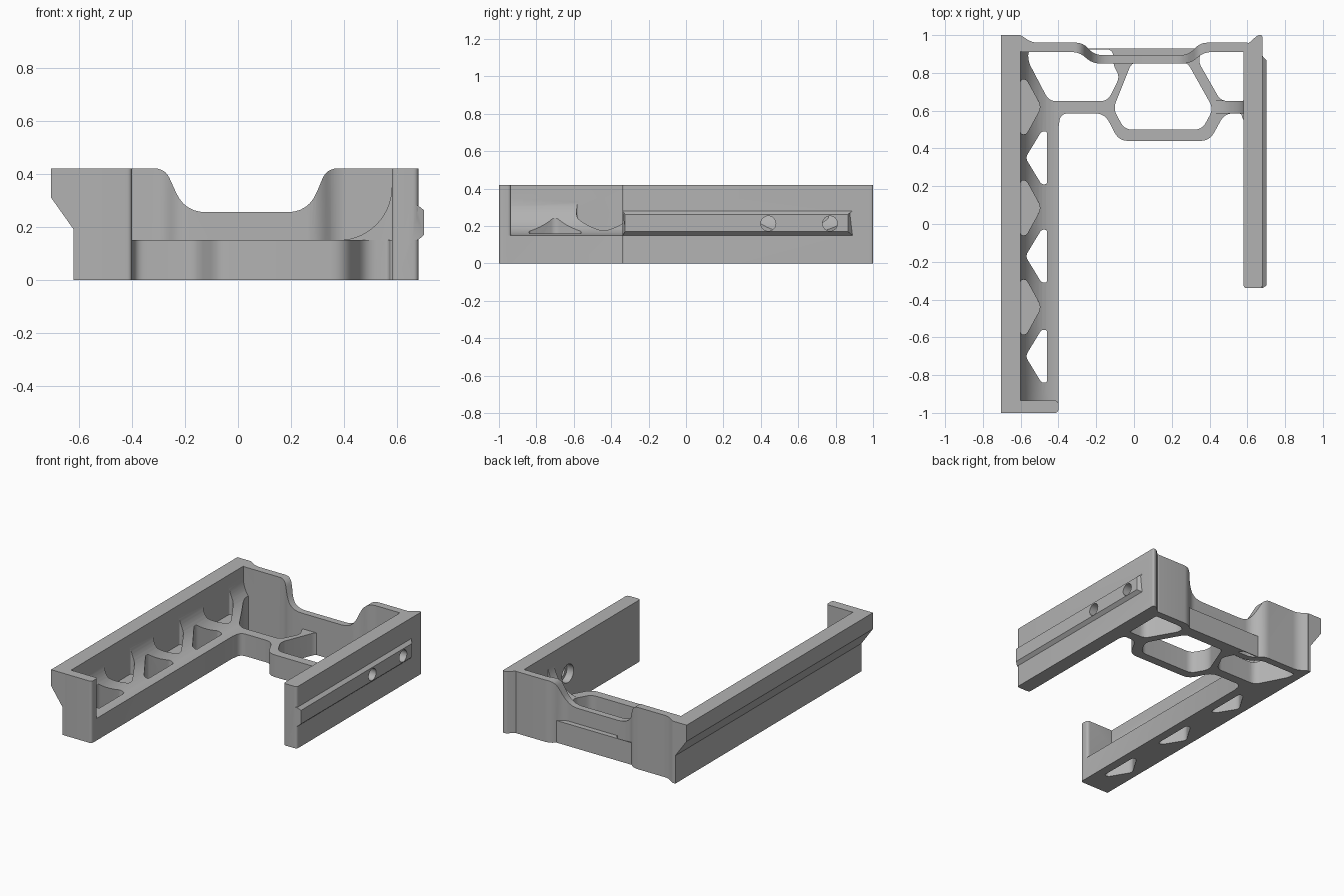
import bpy, bmesh, math
from mathutils import Vector

if "Cube" in bpy.data.objects:
    bpy.data.objects.remove(bpy.data.objects["Cube"])

grey = bpy.data.materials.new("satin_grey")
grey.use_nodes = True
grey.diffuse_color = (0.45, 0.45, 0.45, 1)
grey.node_tree.nodes["Principled BSDF"].inputs["Base Color"].default_value = (0.45, 0.45, 0.45, 1)


def rounded(points, radius, steps=6):
    """Round every corner of a closed outline."""
    out = []
    for i, p in enumerate(points):
        p = Vector(p)
        a, b = Vector(points[i - 1]) - p, Vector(points[(i + 1) % len(points)]) - p
        reach = min(radius, a.length * 0.48, b.length * 0.48)
        start, end = p + a.normalized() * reach, p + b.normalized() * reach
        for s in range(steps + 1):
            t = s / steps
            out.append(start * (1 - t) ** 2 + p * 2 * t * (1 - t) + end * t * t)
    return out


def prism(name, outline, low, high, axis="z"):
    """Extrude an outline: xy along z, xz along y, or yz along x."""
    place = {"z": lambda u, v, w: (u, v, w),
             "y": lambda u, v, w: (u, w, v),
             "x": lambda u, v, w: (w, u, v)}[axis]
    bm = bmesh.new()
    face = bm.faces.new([bm.verts.new(place(p[0], p[1], low)) for p in outline])
    new = bmesh.ops.extrude_face_region(bm, geom=[face])["geom"]
    bmesh.ops.translate(bm, vec=place(0, 0, high - low),
                        verts=[g for g in new if isinstance(g, bmesh.types.BMVert)])
    bmesh.ops.recalc_face_normals(bm, faces=bm.faces)
    mesh = bpy.data.meshes.new(name)
    bm.to_mesh(mesh)
    bm.free()
    mesh.materials.append(grey)
    obj = bpy.data.objects.new(name, mesh)
    bpy.context.collection.objects.link(obj)
    return obj


def combine(target, tool, operation):
    mod = target.modifiers.new("combine", "BOOLEAN")
    mod.operation, mod.solver, mod.object = operation, "EXACT", tool
    bpy.context.view_layer.objects.active = target
    bpy.ops.object.modifier_apply(modifier=mod.name)
    bpy.data.objects.remove(tool)


def add(target, tool):
    combine(target, tool, "UNION")


def cut(target, tool):
    combine(target, tool, "DIFFERENCE")


def circle(u, v, r, n=32):
    return [(u + r * math.cos(math.tau * i / n), v + r * math.sin(math.tau * i / n)) for i in range(n)]


def cove(cx, cz, r, start, steps=14):
    """Quarter arc of a concave fillet."""
    return [(cx + r * math.cos(start + math.pi / 2 * i / steps),
             cz + r * math.sin(start + math.pi / 2 * i / steps)) for i in range(steps + 1)]


TOP, FLOOR, FILLET = 0.42, 0.15, 0.2

# Long side rail: coved floor, flared wall and front stop
frame = prism("bracket_frame", [(-0.61, 0), (-0.40, 0)]
              + cove(-0.40, FLOOR + FILLET, FILLET, math.pi)[::-1]
              + [(-0.61, FLOOR + FILLET)], -0.98, 0.93, "y")
add(frame, prism("flared_wall", [(-0.62, 0), (-0.60, 0), (-0.60, TOP), (-0.705, TOP),
                                 (-0.705, 0.31), (-0.62, 0.19)], -1, 1, "y"))
add(frame, prism("front_stop", rounded([(-0.615, -1), (-0.40, -1), (-0.40, -0.935), (-0.615, -0.935)], 0.02),
                 0, TOP))

# Floor web joining both sides
web = [(-0.45, 0.93), (-0.45, 0.50), (-0.40, 0.50), (-0.39, 0.585), (-0.155, 0.585), (-0.08, 0.44),
       (0.40, 0.44), (0.48, 0.585), (0.57, 0.585), (0.575, 0.55), (0.62, 0.55), (0.62, 0.93)]
add(frame, prism("floor_web", rounded(web, 0.05), 0, FLOOR))
right_cove = cove(0.38, FLOOR + FILLET, FILLET, -math.pi / 2)
add(frame, prism("web_cove", [(0.38, 0.05), (0.62, 0.05), (0.62, FLOOR + FILLET)] + right_cove[::-1],
                 0.585, 0.655, "y"))

# Openings through the web
openings = [
    [(-0.56, 0.925), (-0.56, 0.86), (-0.45, 0.65), (-0.14, 0.65), (-0.075, 0.78), (-0.11, 0.84), (-0.11, 0.925)],
    [(-0.01, 0.86), (0.28, 0.86), (0.42, 0.61), (0.36, 0.50), (-0.05, 0.50), (-0.11, 0.61)],
    [(0.36, 0.925), (0.60, 0.925), (0.60, 0.65), (0.46, 0.65), (0.34, 0.86)],
]
for outline in openings:
    cut(frame, prism("opening", rounded(outline, 0.04), -0.1, TOP + 0.1))

# Triangular lightening holes and pockets alternating along the rail
for y in (0.35, -0.17, -0.70):
    hole = [(-0.46, y - 0.14), (-0.46, y + 0.14), (-0.49, y + 0.14), (-0.575, y), (-0.49, y - 0.14)]
    cut(frame, prism("triangle_hole", rounded(hole, 0.025), -0.1, TOP + 0.1))
for y in (0.62, 0.085, -0.44):
    pocket = [(-0.60, y - 0.145), (-0.57, y - 0.145), (-0.49, y), (-0.57, y + 0.145), (-0.60, y + 0.145)]
    cut(frame, prism("pocket", rounded(pocket, 0.035), FLOOR, TOP + 0.1))

# Stepped back wall with a dipped top edge
back = [(-0.62, 1), (-0.60, 1), (-0.54, 0.96), (-0.27, 0.96), (-0.21, 0.895), (0.29, 0.895), (0.35, 0.96),
        (0.62, 0.96), (0.62, 0.91), (0.37, 0.91), (0.30, 0.85), (-0.22, 0.85), (-0.29, 0.91), (-0.62, 0.91)]
back_wall = prism("back_wall", rounded(back, 0.04), 0, TOP)
dip = [(-0.36, 0.6), (-0.36, TOP), (-0.275, TOP), (-0.20, 0.255), (0.265, 0.255), (0.335, TOP),
       (0.42, TOP), (0.42, 0.6)]
cut(back_wall, prism("dip", rounded(dip, 0.08), 0.5, 1.2, "y"))
add(frame, back_wall)

# Short side wall with a raised chamfered rail
wall = [(0.58, -0.34), (0.68, -0.34), (0.68, 1.0), (0.655, 1.0), (0.61, 0.96), (0.58, 0.93)]
add(frame, prism("short_wall", rounded(wall, 0.02), 0, TOP))
rail = prism("raised_rail", [(0.65, 0.15), (0.68, 0.15), (0.702, 0.17), (0.702, 0.262), (0.68, 0.28),
                             (0.65, 0.28)], -0.34, 0.89, "y")
for v in rail.data.vertices:
    if v.co.x > 0.69:
        v.co.y += -0.025 if v.co.y > 0 else 0.015
add(frame, rail)

# Counterbored bolt holes
for y in (0.44, 0.77):
    cut(frame, prism("bolt_hole", circle(y, 0.213, 0.04), 0.5, 0.8, "x"))
    cut(frame, prism("counterbore", circle(y, 0.213, 0.062), 0.565, 0.63, "x"))

# Smooth shading with crisp edges
bpy.ops.object.select_all(action="DESELECT")
frame.select_set(True)
bpy.context.view_layer.objects.active = frame
bpy.ops.object.shade_smooth_by_angle(angle=math.radians(30))
